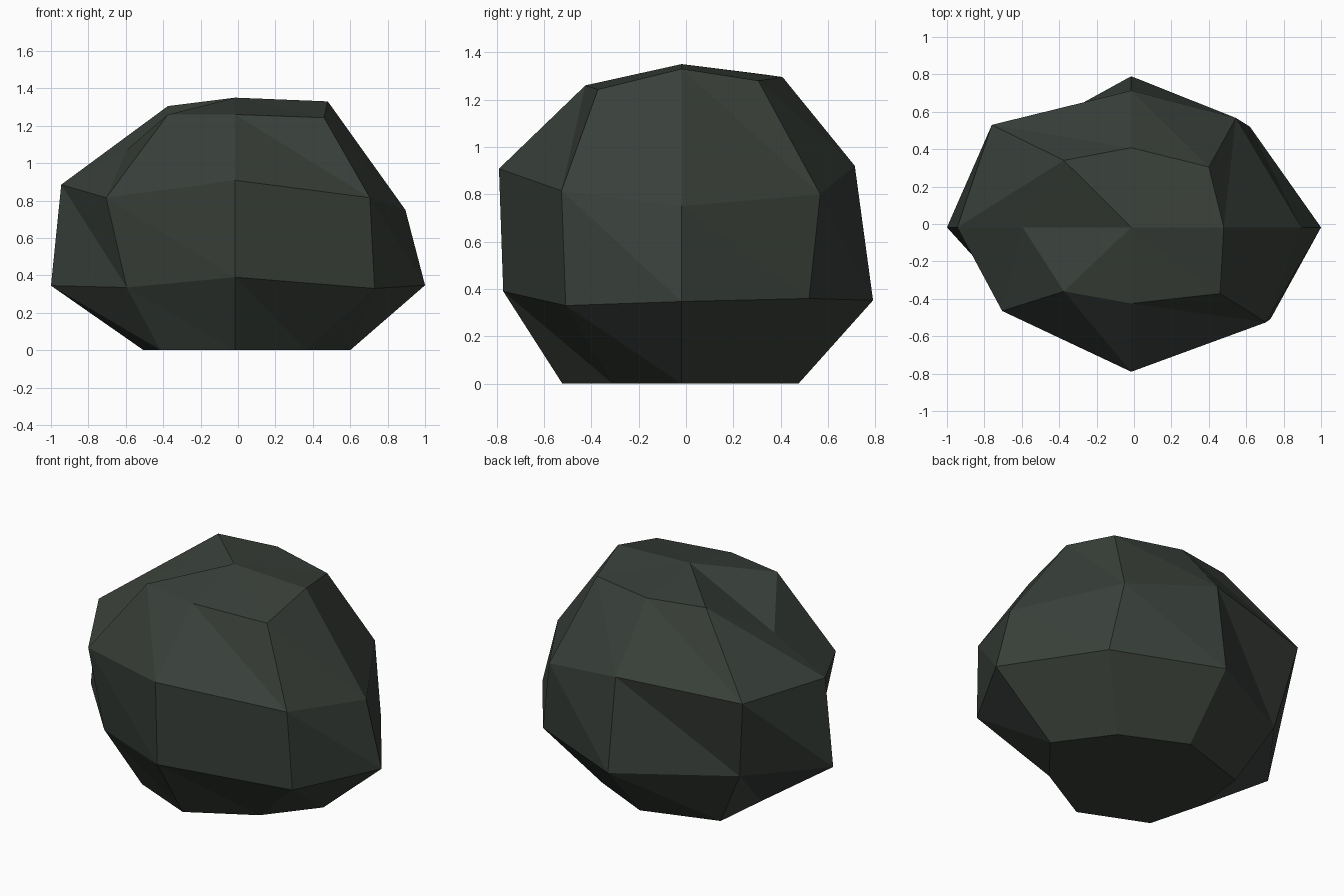
import bpy
import bmesh

# Dark grey-green stone colour
stone = bpy.data.materials.new("dark_mossy_stone")
stone.diffuse_color = (0.040, 0.050, 0.041, 1.0)

# Eight-sided cross-sections, bottom to top, counter-clockwise from +x
RINGS = [
    # flat base
    [(0.60, -0.018, 0), (0.37, 0.295, 0), (-0.015, 0.475, 0), (-0.47, 0.33, 0),
     (-0.505, -0.018, 0), (-0.415, -0.35, 0), (-0.015, -0.522, 0), (0.365, -0.31, 0)],
    # widest belt
    [(1.00, -0.018, 0.347), (0.62, 0.52, 0.36), (-0.015, 0.79, 0.352), (-0.67, 0.43, 0.37),
     (-1.00, -0.018, 0.345), (-0.595, -0.465, 0.335), (-0.015, -0.772, 0.39), (0.73, -0.508, 0.33)],
    # shoulder
    [(0.895, -0.018, 0.75), (0.545, 0.567, 0.80), (-0.015, 0.713, 0.92), (-0.76, 0.53, 0.88),
     (-0.945, -0.018, 0.885), (-0.705, -0.465, 0.815), (-0.015, -0.79, 0.908), (0.705, -0.526, 0.815)],
    # crown, with a chipped notch on the -x side
    [(0.48, -0.018, 1.33), (0.40, 0.305, 1.28), (-0.015, 0.408, 1.295), (-0.375, 0.34, 1.305),
     (-0.595, -0.018, 1.07), (-0.375, -0.36, 1.26), (-0.015, -0.425, 1.26), (0.46, -0.372, 1.243)],
]
PEAK = (-0.015, -0.018, 1.35)

bm = bmesh.new()
rings = [[bm.verts.new(p) for p in ring] for ring in RINGS]

# Side facets between neighbouring rings, each split along the same diagonal
for low, high in zip(rings, rings[1:]):
    for i in range(8):
        j = (i + 1) % 8
        bm.faces.new((low[i], low[j], high[i]))
        bm.faces.new((low[j], high[j], high[i]))

# Base and faceted cap
bm.faces.new(rings[0][::-1])
peak = bm.verts.new(PEAK)
for i in range(8):
    bm.faces.new((rings[-1][i], rings[-1][(i + 1) % 8], peak))

bmesh.ops.recalc_face_normals(bm, faces=bm.faces)
mesh = bpy.data.meshes.new("boulder")
bm.to_mesh(mesh)
bm.free()
mesh.materials.append(stone)
bpy.context.collection.objects.link(bpy.data.objects.new("boulder", mesh))
